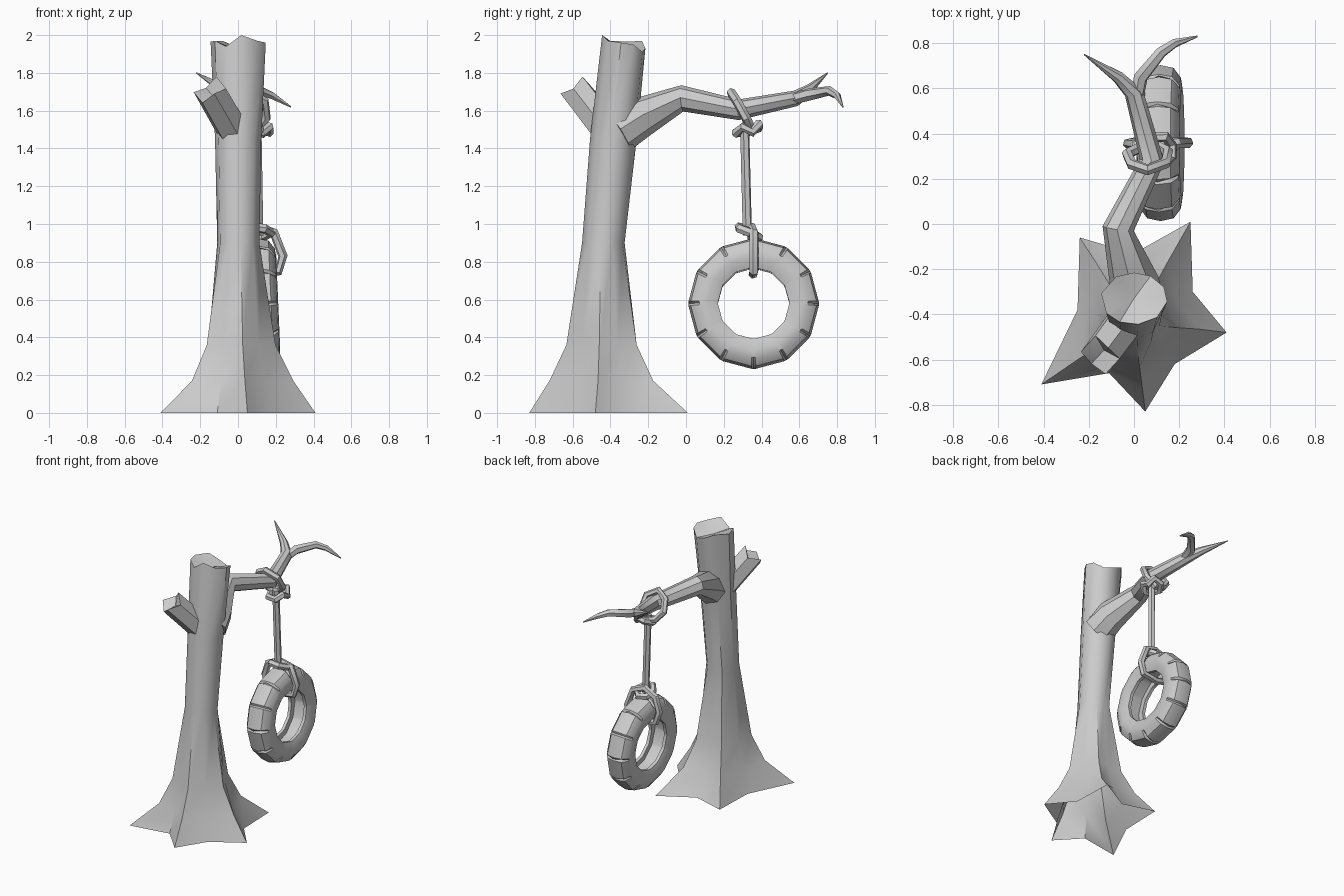
import bpy, bmesh, math
from mathutils import Vector, Matrix

if "Cube" in bpy.data.objects:
    bpy.data.objects.remove(bpy.data.objects["Cube"])


def finish(name, bm, angle=40):
    bmesh.ops.recalc_face_normals(bm, faces=bm.faces)
    me = bpy.data.meshes.new(name)
    bm.to_mesh(me)
    bm.free()
    ob = bpy.data.objects.new(name, me)
    bpy.context.collection.objects.link(ob)
    bpy.ops.object.select_all(action='DESELECT')
    ob.select_set(True)
    bpy.context.view_layer.objects.active = ob
    bpy.ops.object.shade_smooth_by_angle(angle=math.radians(angle))
    return ob


def bridge(bm, a, b):
    n = len(a)
    for i in range(n):
        bm.faces.new((a[i], a[(i + 1) % n], b[(i + 1) % n], b[i]))


def jagged_cap(bm, ring, centre):
    c = bm.verts.new(centre)
    for i, v in enumerate(ring):
        bm.faces.new((v, ring[(i + 1) % len(ring)], c))


def tube(name, pts, radii, sides=6, closed=False, jag=None):
    """Sweep a regular polygon along a path, with a radius per point."""
    pts = [Vector(p) for p in pts]
    n = len(pts)
    if not isinstance(radii, (list, tuple)):
        radii = [radii] * n
    bm = bmesh.new()
    rings, side, last = [], None, None
    for i, p in enumerate(pts):
        prev = pts[i - 1] if (i or closed) else p
        nxt = pts[(i + 1) % n] if (i < n - 1 or closed) else p
        t = (nxt - prev).normalized()
        if side is None:
            side = t.orthogonal().normalized()
        else:
            side = last.rotation_difference(t) @ side
        last = t
        up = t.cross(side)
        ring = []
        for k in range(sides):
            a = math.tau * k / sides
            q = p + radii[i] * (math.cos(a) * side + math.sin(a) * up)
            if jag and i == n - 1:
                q += t * jag[k % len(jag)]
            ring.append(bm.verts.new(q))
        rings.append(ring)
    for a, b in zip(rings, rings[1:]):
        bridge(bm, a, b)
    if closed:
        # join with the offset that twists least
        off = min(range(sides), key=lambda o: sum(
            (rings[-1][k].co - rings[0][(k + o) % sides].co).length for k in range(sides)))
        bridge(bm, rings[-1], rings[0][off:] + rings[0][:off])
    else:
        bm.faces.new(rings[0])
        if jag:
            jagged_cap(bm, rings[-1], pts[-1] - last * 0.03)
        else:
            bm.faces.new(rings[-1])
    return finish(name, bm)


# Trunk: star-shaped root flare rising into a rounded, broken top
base = [(.41, -.48), (.26, -.30), (.25, .01), (0, -.13), (-.24, -.06),
        (-.25, -.38), (-.41, -.71), (-.11, -.66), (.05, -.83), (.18, -.62)]
angles = [math.atan2(y + .43, x) for x, y in base]
# z, centre y, root radius, valley radius
levels = [(.17, -.43, .295, .21), (.36, -.435, .20, .16), (.90, -.437, .114, .112),
          (1.45, -.385, .124, .124)]
bm = bmesh.new()
rings = [[bm.verts.new((x, y, 0)) for x, y in base]]
for z, cy, tip, valley in levels:
    rings.append([bm.verts.new((r * math.cos(a), cy + r * math.sin(a), z))
                  for i, a in enumerate(angles) for r in [valley if i % 2 else tip]])
top_z = [1.96, 1.95, 1.91, 1.93, 1.97, 1.965, 1.97, 1.94, 2.0, 1.97]
rings.append([bm.verts.new((.148 * math.cos(a), -.33 + .115 * math.sin(a), z))
              for a, z in zip(angles, top_z)])
for a, b in zip(rings, rings[1:]):
    bridge(bm, a, b)
jagged_cap(bm, rings[-1], (0, -.33, 1.92))
finish("trunk", bm)

# Broken stub and the long branch with its forked end
tube("branch_stub", [(-.03, -.42, 1.50), (-.145, -.575, 1.70)], [.088, .085], 6,
     jag=[.03, -.02, .03, .0, .035, -.01])
tube("branch", [(.02, -.36, 1.49), (.0, -.25, 1.56), (-.07, -.02, 1.665), (.08, .28, 1.605),
                (.0, .58, 1.665), (-.07, .65, 1.71), (-.22, .75, 1.80)],
     [.12, .11, .07, .055, .042, .028, .003], 8)
tube("branch_fork", [(.01, .54, 1.655), (.03, .65, 1.685), (.12, .76, 1.705),
                     (.18, .80, 1.68), (.28, .83, 1.62)], [.03, .033, .026, .02, .004], 6)

# Tyre: open ring with a notched tread
half = [(0, .345), (.058, .333), (.09, .29), (.096, .245), (.075, .188), (.052, .188), (.056, .235)]
profile = [(-x, r) for x, r in reversed(half[1:])] + half
bm = bmesh.new()
rings = []
for s in range(12):
    for d in (-2, 0, 2):
        a = math.radians(30 * s + d)
        ring = []
        for x, r in profile:
            if d == 0 and r > .28 and x:
                r -= .022 if r > .3 else .004
            ring.append(bm.verts.new((x, r * math.cos(a), r * math.sin(a))))
        rings.append(ring)
for i in range(len(rings)):
    bridge(bm, rings[i], rings[(i + 1) % len(rings)])
bmesh.ops.transform(bm, verts=bm.verts, matrix=Matrix.Translation((.117, .358, .578))
                    @ Matrix.Rotation(math.radians(2.5), 4, 'Y').inverted().inverted()
                    @ Matrix.Rotation(math.radians(-5), 4, 'Y'))
finish("tyre", bm, 35)

# Rope: hanging length, loop and knot at the branch, knot and loop at the tyre
R = .025
tube("rope", [(.10, .31, 1.53), (.11, .325, .94)], R, 6)
tube("branch_loop", [(.06, .24, 1.695), (-.01, .265, 1.655), (-.03, .31, 1.58), (.02, .335, 1.52),
                     (.10, .345, 1.50), (.15, .32, 1.56), (.14, .27, 1.65)], R, 6, True)
tube("branch_knot", [(.165, .35, 1.485), (.14, .385, 1.53), (.08, .385, 1.51), (.045, .33, 1.49),
                     (.07, .265, 1.485), (.13, .265, 1.48), (.165, .30, 1.515)], R, 6, True)
tube("tyre_knot", [(.175, .34, .955), (.13, .385, .93), (.07, .37, .935),
                   (.05, .32, .965), (.08, .28, .985), (.14, .285, .975)], R, 6, True)
tube("tyre_loop", [(.10, .345, .985), (.19, .36, .955), (.238, .36, .83), (.215, .36, .75),
                   (.10, .355, .735), (.0, .36, .76), (-.025, .355, .84), (.01, .35, .94)], R, 6, True)
